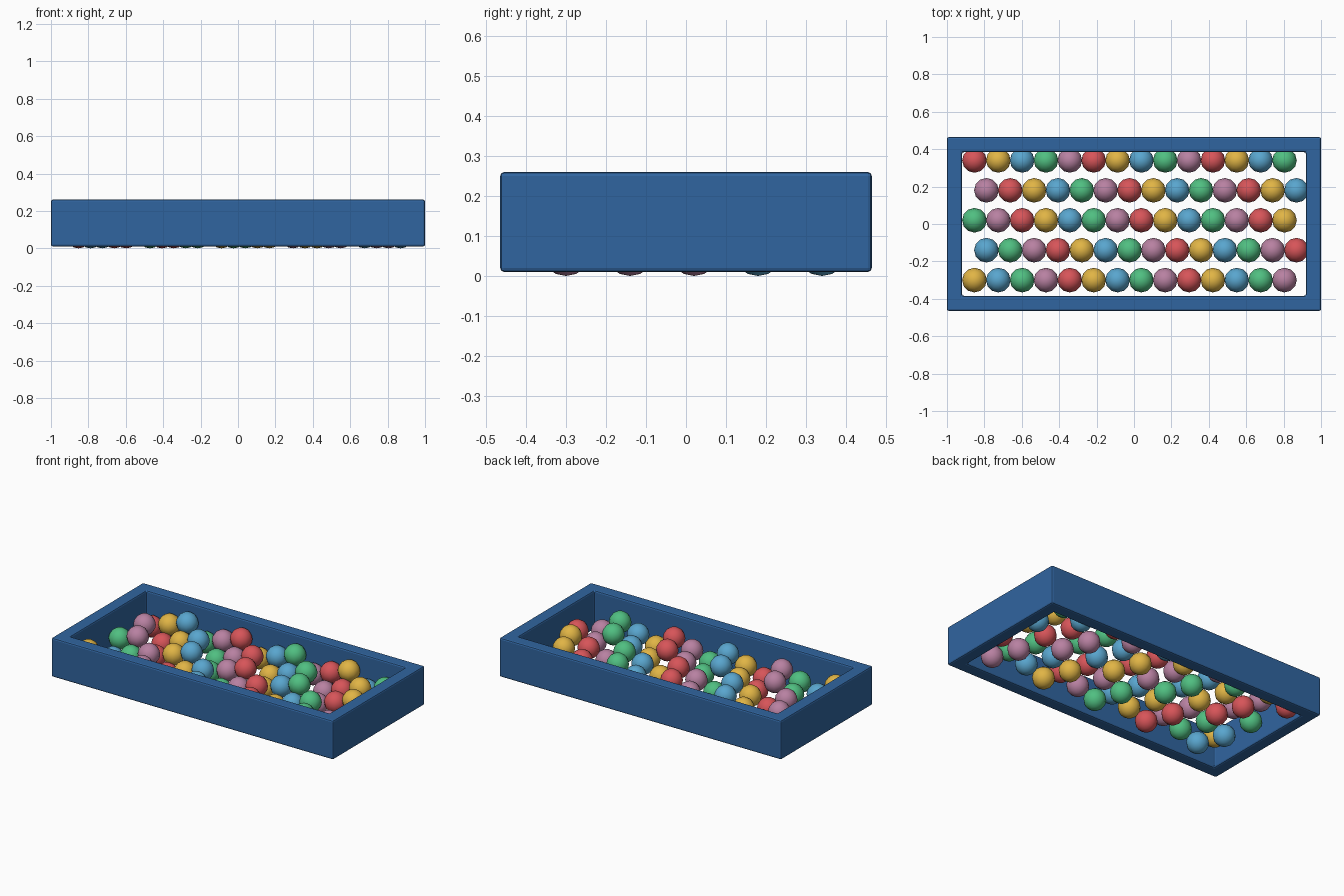
import bpy, bmesh

if "Cube" in bpy.data.objects:
    bpy.data.objects.remove(bpy.data.objects["Cube"])

HALF_X, HALF_Y, WALL = 1.0, 0.465, 0.081
Z0, Z1 = 0.01, 0.26
RADIUS = 0.066


def material(name, rgb):
    m = bpy.data.materials.new(name)
    m.diffuse_color = (*rgb, 1.0)
    m.use_nodes = True
    m.node_tree.nodes["Principled BSDF"].inputs["Base Color"].default_value = m.diffuse_color
    return m


def add_object(name, mesh, loc=(0, 0, 0)):
    ob = bpy.data.objects.new(name, mesh)
    ob.location = loc
    bpy.context.collection.objects.link(ob)
    return ob


# open rectangular frame: four loops of corners joined into a ring
bm = bmesh.new()


def corner_loop(inset, z):
    hx, hy = HALF_X - inset, HALF_Y - inset
    return [bm.verts.new((sx * hx, sy * hy, z))
            for sx, sy in ((-1, -1), (1, -1), (1, 1), (-1, 1))]


loops = [corner_loop(0, Z0), corner_loop(0, Z1), corner_loop(WALL, Z1), corner_loop(WALL, Z0)]
for k in range(4):
    a, b = loops[k], loops[(k + 1) % 4]
    for i in range(4):
        j = (i + 1) % 4
        bm.faces.new((a[i], a[j], b[j], b[i]))
bmesh.ops.recalc_face_normals(bm, faces=bm.faces[:])
mesh = bpy.data.meshes.new("pit_frame")
bm.to_mesh(mesh)
bm.free()
mesh.materials.append(material("frame_blue", (0.03, 0.13, 0.35)))
frame = add_object("pit_frame", mesh)
bev = frame.modifiers.new("soft_edges", 'BEVEL')
bev.width = 0.01
bev.segments = 2

# one shared smooth ball mesh per colour, in the order they cycle
COLOURS = {
    "yellow": (0.75, 0.46, 0.06),
    "blue": (0.10, 0.38, 0.62),
    "green": (0.08, 0.52, 0.22),
    "pink": (0.48, 0.22, 0.36),
    "red": (0.68, 0.09, 0.10),
}
ball_meshes = []
for name, rgb in COLOURS.items():
    bm = bmesh.new()
    bmesh.ops.create_uvsphere(bm, u_segments=12, v_segments=8, radius=RADIUS)
    for f in bm.faces:
        f.smooth = True
    mesh = bpy.data.meshes.new(name + "_ball")
    bm.to_mesh(mesh)
    bm.free()
    mesh.materials.append(material("ball_" + name, rgb))
    ball_meshes.append(mesh)

# staggered rows of balls at three repeating heights
for row in range(5):
    for col in range(14):
        x = -0.853 + 0.1275 * col + (0.064 if row % 2 else 0)
        y = -0.30 + 0.16 * row
        z = RADIUS + 0.045 * ((col + row + 2) % 3)
        add_object(f"ball_{row + 1}_{col + 1}", ball_meshes[(col + row) % 5], (x, y, z))
